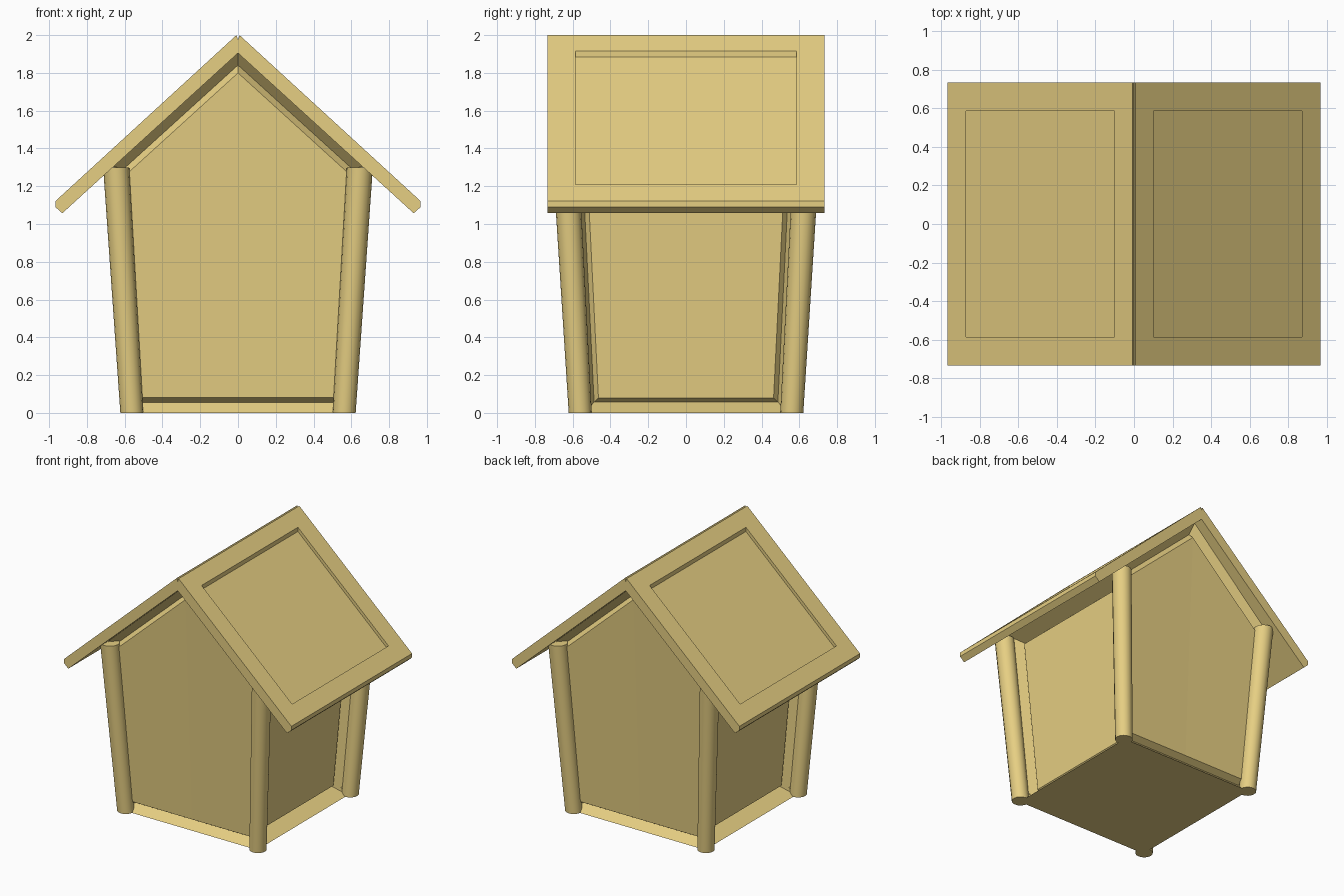
import bpy, bmesh, math

if "Cube" in bpy.data.objects:
    bpy.data.objects.remove(bpy.data.objects["Cube"])

wood = bpy.data.materials.new("wood")
wood.diffuse_color = (0.79, 0.62, 0.225, 1)
wood.use_nodes = True
wood.node_tree.nodes["Principled BSDF"].inputs["Base Color"].default_value = wood.diffuse_color


def finish(name, bm, fix=True):
    if fix:
        bmesh.ops.recalc_face_normals(bm, faces=bm.faces[:])
    me = bpy.data.meshes.new(name)
    bm.to_mesh(me)
    bm.free()
    ob = bpy.data.objects.new(name, me)
    bpy.context.collection.objects.link(ob)
    me.materials.append(wood)
    return ob


def wall(name, pts, loops, steps, flip):
    """Wall with a recessed groove and a raised centre panel."""
    bm = bmesh.new()
    vs = [bm.verts.new(p) for p in pts]
    faces = [bm.faces.new([vs[i] for i in (reversed(l) if flip else l)]) for l in loops]
    bm.normal_update()
    for t, d in steps:
        bmesh.ops.inset_region(bm, faces=faces, thickness=t, depth=d,
                               use_boundary=True, use_even_offset=True)
        bm.normal_update()
    finish(name, bm, fix=False)


# Gables, slightly folded down the middle
for s, name in ((-1, "front_wall"), (1, "back_wall")):
    wall(name, [(-.585, s * .57, 0), (0, s * .57, 0), (.585, s * .57, 0),
                (.66, s * .64, 1.307), (0, s * .66, 1.907), (-.66, s * .64, 1.307)],
         [(0, 1, 4, 5), (1, 2, 3, 4)], ((.051, -.06), (.029, .045)), s > 0)

# Side walls, panels set deeper
for s, name in ((-1, "left_wall"), (1, "right_wall")):
    wall(name, [(s * .562, -.535, 0), (s * .562, .535, 0),
                (s * .645, .6, 1.318), (s * .645, -.6, 1.318)],
         [(0, 1, 2, 3)], ((.051, -.11), (.024, .03)), s < 0)

# Floor
bm = bmesh.new()
bm.faces.new([bm.verts.new((x, y, 0)) for x, y in
              ((-.562, -.57), (-.562, .57), (.562, .57), (.562, -.57))])
finish("floor", bm, fix=False)

# Leaning corner posts
for sx, sy, name in ((-1, -1, "front_left"), (1, -1, "front_right"),
                     (-1, 1, "back_left"), (1, 1, "back_right")):
    bm = bmesh.new()
    bmesh.ops.create_cone(bm, cap_ends=True, segments=16, radius1=.061,
                          radius2=.069, depth=1.3)
    for v in bm.verts:
        v.co.z += .65
        k = v.co.z / 1.3
        v.co.x += sx * (.562 + .083 * k)
        v.co.y += sy * (.56 + .075 * k)
    post = finish(name + "_post", bm)
    bpy.context.view_layer.objects.active = post
    post.select_set(True)
    bpy.ops.object.shade_smooth_by_angle(angle=math.radians(40))
    post.select_set(False)

# Roof slabs with a sunken rectangle on top
profile = [(0, 1.905), (.93, 1.057), (.967, 1.09), (.967, 1.121), (.008, 2.0), (0, 1.975)]


def top_z(x):
    return 2.0 - (x - .008) * (.879 / .959)


for s, name in ((-1, "left_roof"), (1, "right_roof")):
    bm = bmesh.new()
    ends = [[bm.verts.new((s * x, y, z)) for x, z in profile] for y in (-.733, .733)]
    n = len(profile)
    for e in ends:
        bm.faces.new(e)
    for i in range(n):
        if i != 3:
            j = (i + 1) % n
            bm.faces.new((ends[0][i], ends[0][j], ends[1][j], ends[1][i]))
    outer = [ends[0][4], ends[0][3], ends[1][3], ends[1][4]]
    spots = [(.1, -.585), (.87, -.585), (.87, .585), (.1, .585)]
    rim, floor = [[bm.verts.new((s * x, y, top_z(x) - d)) for x, y in spots] for d in (0, .032)]
    for i in range(4):
        j = (i + 1) % 4
        bm.faces.new((outer[i], outer[j], rim[j], rim[i]))
        bm.faces.new((rim[i], rim[j], floor[j], floor[i]))
    bm.faces.new(floor)
    finish(name, bm)
